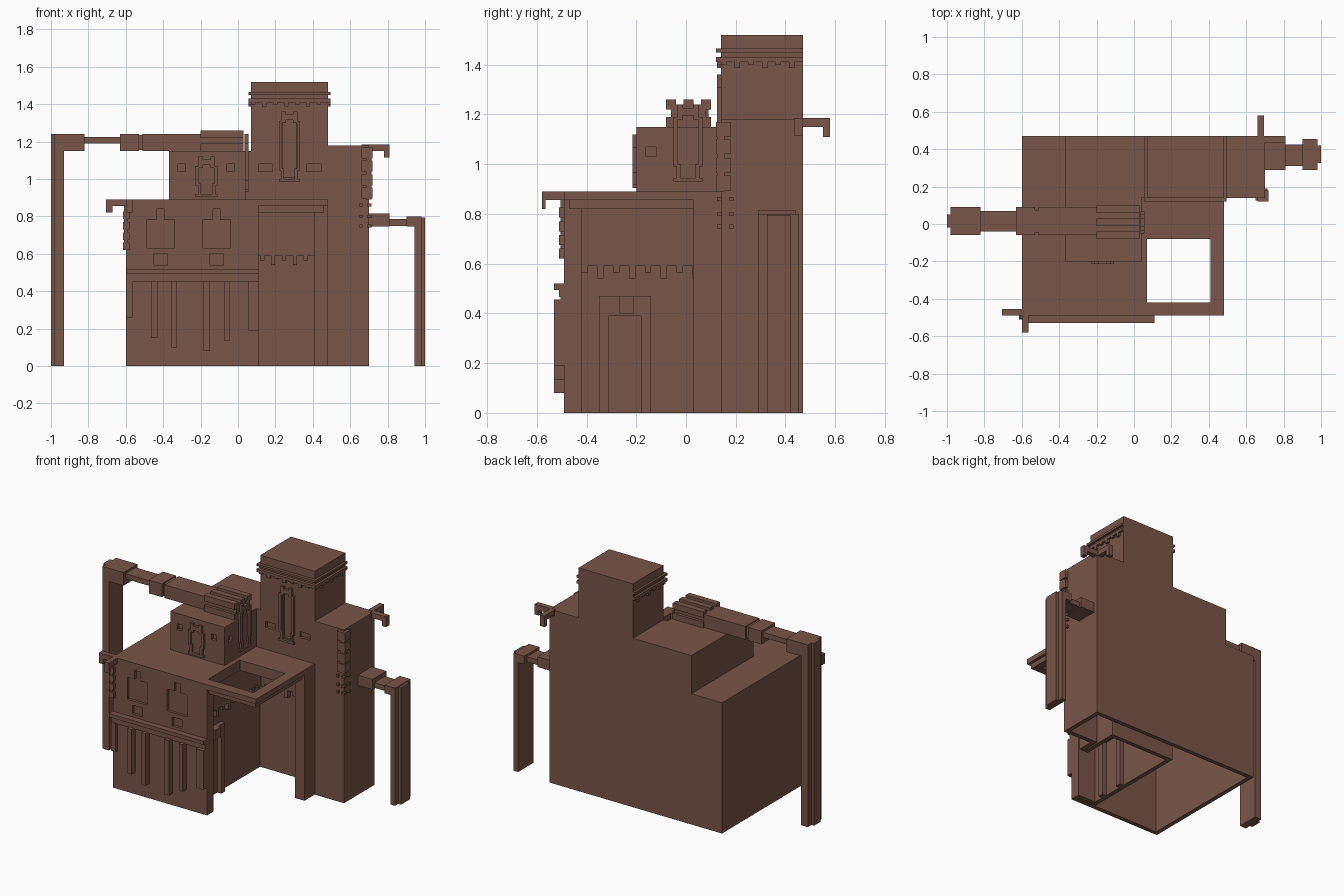
import bpy, bmesh

brown = bpy.data.materials.new("clay brown")
brown.diffuse_color = (0.191, 0.091, 0.065, 1)


def finish(name, bm):
    me = bpy.data.meshes.new(name)
    bm.to_mesh(me)
    bm.free()
    me.materials.append(brown)
    ob = bpy.data.objects.new(name, me)
    bpy.context.collection.objects.link(ob)
    return ob


def boxes(name, *items):
    """One object from boxes given as (x0, x1, y0, y1, z0, z1)."""
    bm = bmesh.new()
    for x0, x1, y0, y1, z0, z1 in items:
        vs = bmesh.ops.create_cube(bm, size=1)["verts"]
        for v in vs:
            v.co = (x0 if v.co.x < 0 else x1, y0 if v.co.y < 0 else y1, z0 if v.co.z < 0 else z1)
    return finish(name, bm)


def cut(ob, *items):
    c = boxes(ob.name + "_cutter", *items)
    c.hide_render = True
    c.hide_viewport = True
    m = ob.modifiers.new("openings", "BOOLEAN")
    m.operation, m.solver, m.object, m.use_self = "DIFFERENCE", "EXACT", c, True


def front(y, d, x0, x1, z0, z1):
    """Box standing d proud of a wall facing -y."""
    return (x0, x1, y - d, y + 0.005, z0, z1)


def side(x, d, y0, y1, z0, z1):
    """Box standing d proud of a wall facing +x."""
    return (x - 0.005, x + d, y0, y1, z0, z1)


def teeth(wall, at, d, a, b, z, n):
    """Row of short drips hanging below z."""
    step = (b - a) / n
    return [wall(at, d, a + i * step, a + (i + 0.4) * step, z - (0.025, 0.05)[i % 2] * d / 0.03, z + 0.003)
            for i in range(n)]


# main hull: footprint raised to the roof, open underneath, with wall thickness
foot = [(-.6, -.49), (.11, -.49), (.11, -.42), (-.03, -.42), (-.03, .28), (.41, .28),
        (.41, .03), (.48, .03), (.48, .14), (.7, .14), (.7, .47), (-.6, .47)]
bm = bmesh.new()
lo = [bm.verts.new((x, y, 0)) for x, y in foot]
hi = [bm.verts.new((x, y, .89)) for x, y in foot]
n = len(foot)
for i in range(n):
    j = (i + 1) % n
    bm.faces.new((lo[i], lo[j], hi[j], hi[i]))
bm.faces.new(hi)
hull = finish("main_hull", bm)
s = hull.modifiers.new("wall", "SOLIDIFY")
s.thickness, s.offset, s.use_even_offset = 0.03, -1, True

# recessed front windows
wins = []
for x in (-.415, -.115):
    wins += [(x - .075, x + .075, -.52, -.472, .63, .78), (x - .02, x + .02, -.52, -.472, .77, .84),
             (x - .0375, x + .0375, -.52, -.472, .54, .6)]
cut(hull, *wins)

# front ledge and hanging strips
boxes("front_ledge", (-.6, .11, -.53, -.485, .495, .52), (-.6, .11, -.51, -.485, .465, .5))
strips = [(-.6, -.565, .26), (-.465, -.43, .15), (-.355, -.325, .1), (-.185, -.15, .08),
          (-.075, -.045, .135), (.055, .11, .19)]
boxes("front_strips", (-.6, .11, -.505, -.485, .45, .47),
      *[front(-.49, .04 if i else .02, a, b, z, .455) for i, (a, b, z) in enumerate(strips)])

# porch roof with the square opening
boxes("porch_roof",
      (.1, .48, -.49, -.42, .855, .89), (.1, .46, -.47, -.42, .82, .86),
      (.41, .48, -.43, .14, .855, .89), (.41, .46, -.43, .14, .82, .86),
      (-.04, .42, -.08, .29, .82, .89), (-.04, .07, -.43, -.08, .82, .89))

# porch wall bands with drips
boxes("porch_bands", (-.035, 0, -.425, .285, .59, .83), (-.035, .415, .25, .285, .59, .83),
      *teeth(side, -.03, .03, -.42, .28, .59, 11), *teeth(front, .28, .03, .0, .41, .59, 7))

# porch doorway
boxes("door_frame",
      *[side(-.03, .03, *p) for p in ((-.35, -.31, 0, .47), (-.18, -.14, 0, .47),
                                      (-.32, -.17, .39, .47))],
      side(-.03, .045, -.27, -.21, .4, .47))

# upper block
block = boxes("upper_block", (-.37, .04, -.2, .47, .88, 1.15))
cut(block, *[(x - .02, x + .02, -.23, -.18, 1.04, 1.08) for x in (-.3, -.04)],
    (.02, .07, -.16, -.12, 1.03, 1.07))
boxes("upper_link", (.03, .08, .14, .47, .88, 1.15))

# towers
high = boxes("high_tower", (.07, .48, .14, .47, .88, 1.52))
cut(high, *[(x - .0375, x + .0375, .1, .16, 1.04, 1.08) for x in (.148, .405)],
    (.24, .31, .1, .16, 1.01, 1.32))
boxes("low_tower", (.47, .7, .14, .47, .88, 1.18))

# high tower cornice with drips on three sides
boxes("cornice", (.055, .495, .12, .47, 1.41, 1.43), (.055, .495, .12, .47, 1.45, 1.465),
      *teeth(front, .14, .015, .07, .48, 1.412, 7), *teeth(side, .48, .015, .14, .47, 1.412, 6),
      *teeth(side, .06, .015, .14, .47, 1.412, 6))


def ornament(name, wall, at, c, w, z0, z1, d=.015):
    """Framed slit with ears, head block and sill."""
    parts = [wall(at, d, c - w, c + w, z0, z0 + .015), wall(at, d, c - w * .35, c + w * .35, z1 - .045, z1 - .015)]
    for k in (-1, 1):
        for u, v, a, b in ((.7, 1, z0 + .06, z1 - .05), (.35, .75, z1 - .06, z1), (.5, .8, z0 + .015, z0 + .07)):
            parts.append(wall(at, d, c + min(k * u, k * v) * w, c + max(k * u, k * v) * w, a, b))
    boxes(name, *parts)


ornament("tower_ornament", front, .14, .275, .056, .985, 1.36)
ornament("block_front_ornament", front, -.2, -.168, .058, .905, 1.12)
ornament("block_side_ornament", side, .04, .008, .058, .93, 1.24)

# left pipe with rib head and standing leg
boxes("left_pipe",
      (-.2, .03, -.06, .08, 1.14, 1.235), (-.2, .03, -.08, .10, 1.145, 1.19), (-.2, .03, -.08, .10, 1.225, 1.24),
      *[(-.2, .03, a, b, 1.22, 1.26) for a, b in ((-.08, -.04), (-.01, .03), (.06, .10))],
      (-.51, -.19, -.06, .09, 1.15, 1.24), (-.54, -.5, -.045, .075, 1.155, 1.235),
      (-.63, -.53, -.06, .09, 1.15, 1.24), (-.83, -.62, -.04, .07, 1.19, 1.225),
      (-.98, -.82, -.06, .09, 1.15, 1.24))
boxes("left_leg", (-.98, -.93, -.06, .09, 0, 1.16), (-1, -.975, -.02, .05, 0, 1.24))

# right pipe and leg
boxes("right_pipe", (.69, .81, .29, .44, .745, .815), (.8, .91, .31, .425, .75, .785),
      (.9, .98, .29, .455, .745, .8))
boxes("right_leg", (.945, .98, .29, .455, 0, .75), (.975, 1, .325, .42, 0, .795))

# corner spouts
boxes("spouts",
      (.69, .81, .435, .47, 1.15, 1.185), (.78, .81, .435, .47, 1.115, 1.16),
      (.66, .695, .46, .58, 1.15, 1.185), (.66, .695, .55, .58, 1.11, 1.16),
      (-.705, -.59, -.49, -.455, .855, .89), (-.705, -.67, -.49, -.455, .82, .86),
      (-.6, -.565, -.58, -.48, .855, .89), (-.6, -.565, -.58, -.565, .82, .86))

# corner blocks and studs on the low tower, and on the left front corner
quoins = [(.66, .72, .12, .18, z, z + .06) for z in (.895, .965, 1.04, 1.11)]
quoins += [(.685, .715, .125, .155, .89, 1.17)]
for z in (.75, .8, .86):
    quoins += [front(.14, .015, .65, .665, z - .008, z + .008), (.69, .715, .125, .145, z - .008, z + .008),
               side(.7, .015, .175, .19, z - .008, z + .008)]
quoins += [(-.615, -.58, -.51, -.46, z, z + .04) for z in (.62, .675, .73, .785)]
quoins += [(-.61, -.59, -.505, -.48, .62, .86)]
boxes("corner_blocks", *quoins)
